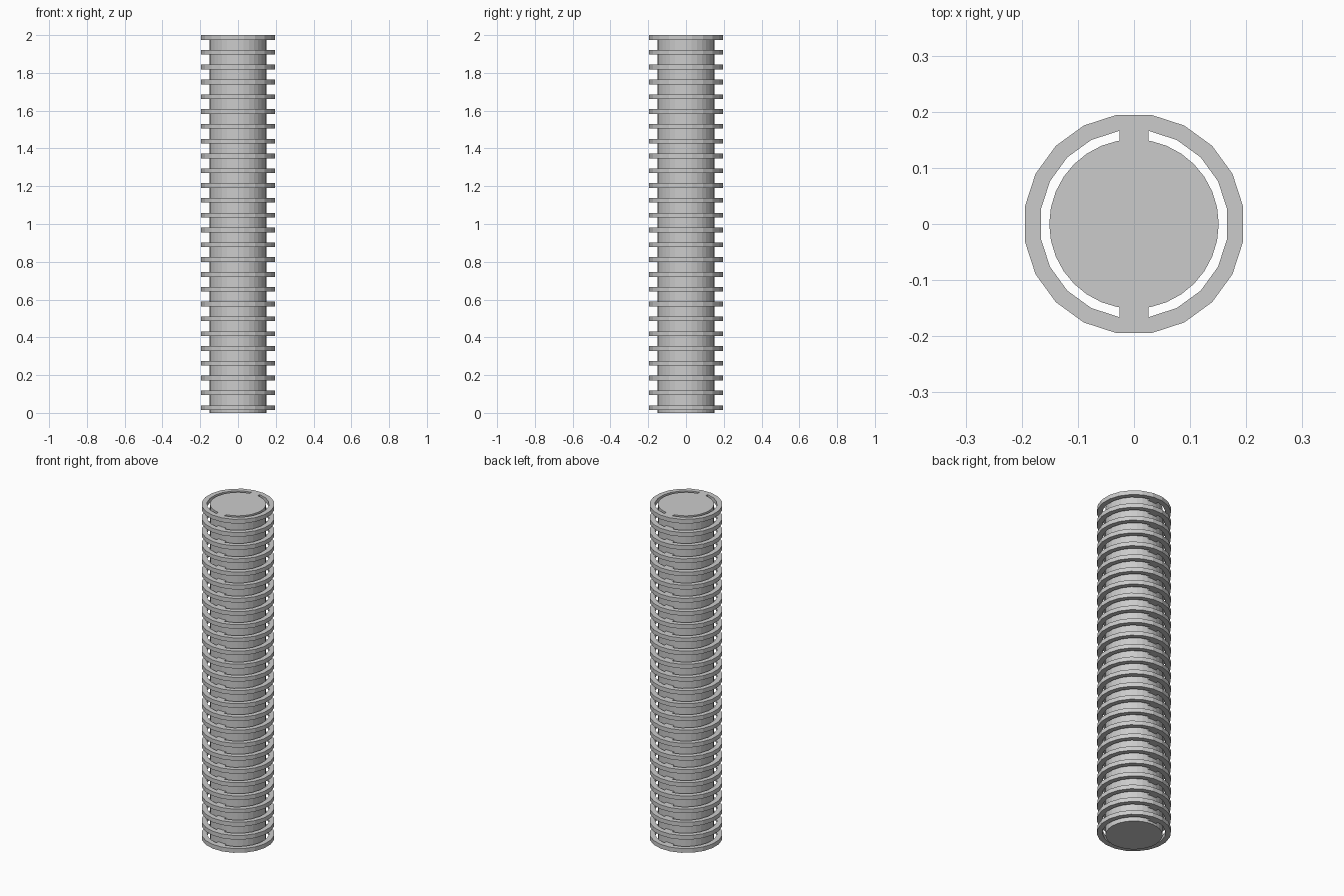
import bpy, bmesh, math

if "Cube" in bpy.data.objects:
    bpy.data.objects.remove(bpy.data.objects["Cube"])

SIDES = 20
R_OUT, R_IN = 0.197, 0.168
THICK, COUNT = 0.025, 26
TOP, PITCH = 2.0, 0.0784


def finish(name, bm):
    bmesh.ops.recalc_face_normals(bm, faces=bm.faces[:])
    mesh = bpy.data.meshes.new(name)
    bm.to_mesh(mesh)
    bm.free()
    ob = bpy.data.objects.new(name, mesh)
    bpy.context.collection.objects.link(ob)
    return ob


# Solid central cylinder
bm = bmesh.new()
bmesh.ops.create_cone(bm, cap_ends=True, segments=32,
                      radius1=0.151, radius2=0.151, depth=2.0)
bmesh.ops.translate(bm, verts=bm.verts[:], vec=(0, 0, 1.0))
finish("core", bm)

# One flat ring with a tab to the core at the front and back
bm = bmesh.new()
outer, inner = [], []
for i in range(SIDES):
    a = math.radians(9 + 18 * i)
    c, s = math.cos(a), math.sin(a)
    outer.append(bm.verts.new((R_OUT * c, R_OUT * s, 0)))
    inner.append(bm.verts.new((R_IN * c, R_IN * s, 0)))
for i in range(SIDES):
    j = (i + 1) % SIDES
    bm.faces.new((outer[i], outer[j], inner[j], inner[i]))
    if i in (4, 14):
        a, b = [bm.verts.new((v.co.x, math.copysign(0.14, v.co.y), 0))
                for v in (inner[i], inner[j])]
        bm.faces.new((inner[i], inner[j], b, a))

# Thicken the ring, keeping its underside closed
ext = bmesh.ops.extrude_face_region(bm, geom=bm.faces[:], use_keep_orig=True)
moved = [g for g in ext["geom"] if isinstance(g, bmesh.types.BMVert)]
bmesh.ops.translate(bm, verts=moved, vec=(0, 0, THICK))
rings = finish("rings", bm)
rings.location.z = TOP - THICK - PITCH * (COUNT - 1)

# Stack the rings along the core
arr = rings.modifiers.new("stack", 'ARRAY')
arr.count = COUNT
arr.use_relative_offset = False
arr.use_constant_offset = True
arr.constant_offset_displace = (0, 0, PITCH)
